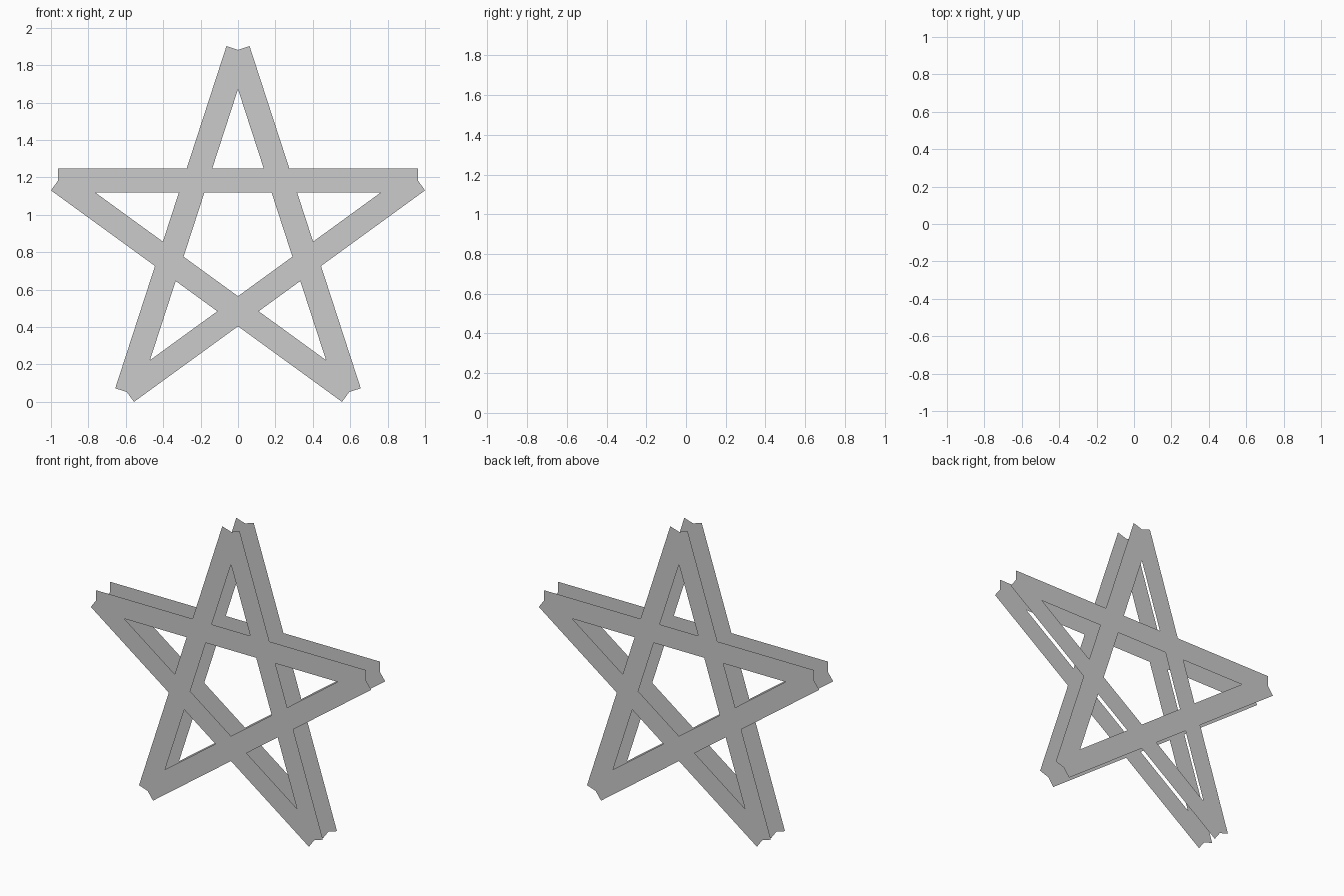
import bpy, bmesh
from math import sin, cos, radians
from mathutils import Vector

if "Cube" in bpy.data.objects:
    bpy.data.objects.remove(bpy.data.objects["Cube"])

W = 0.065                                        # half width of a bar
R = (1 - W * sin(radians(36))) / cos(radians(18))  # centre to star tip
CZ = (R + W) * cos(radians(36))                  # height of star centre
H = R * sin(radians(18))                         # centre to bar axis
GAP = 0.143                                      # distance between the two sheets


def direction(deg):
    return Vector((cos(radians(deg)), sin(radians(deg))))


def meet(a, da, b, db):
    """Crossing of two lines given by normal angle and distance."""
    n, m = direction(a), direction(b)
    det = n.x * m.y - n.y * m.x
    return Vector(((da * m.y - db * n.y) / det, (n.x * db - m.x * da) / det))


def star_sheet(name, y, facing):
    bm = bmesh.new()

    def face(points):
        bm.faces.new([bm.verts.new((p.x, y, p.y + CZ)) for p in points])

    inner, outer = H - W, H + W
    for k in range(5):
        t = 90 + 72 * k
        tip = direction(t) * R
        apex = meet(t - 72, inner, t + 72, inner)
        # two arms running out to the notched tip
        for s in (72, -72):
            valley = meet(t, outer, t + s, outer)
            base = meet(t, outer, t + s, inner)
            face([valley, tip + direction(t + s) * W, tip, apex, base])
        # bar piece between two crossings
        face([meet(t, outer, t + 72, inner), meet(t, outer, t - 72, inner),
              meet(t, inner, t - 72, inner), meet(t, inner, t + 72, inner)])
        # crossing of two bars
        face([meet(t, outer, t + 72, outer), meet(t, outer, t + 72, inner),
              meet(t, inner, t + 72, inner), meet(t, inner, t + 72, outer)])
    bmesh.ops.remove_doubles(bm, verts=bm.verts[:], dist=1e-4)
    bm.normal_update()
    for f in bm.faces:
        if f.normal.y * facing < 0:
            f.normal_flip()
    mesh = bpy.data.meshes.new(name)
    bm.to_mesh(mesh)
    bm.free()
    bpy.context.collection.objects.link(bpy.data.objects.new(name, mesh))


# two parallel flat stars, open at the sides
star_sheet("front_star", -GAP / 2, -1)
star_sheet("back_star", GAP / 2, 1)
